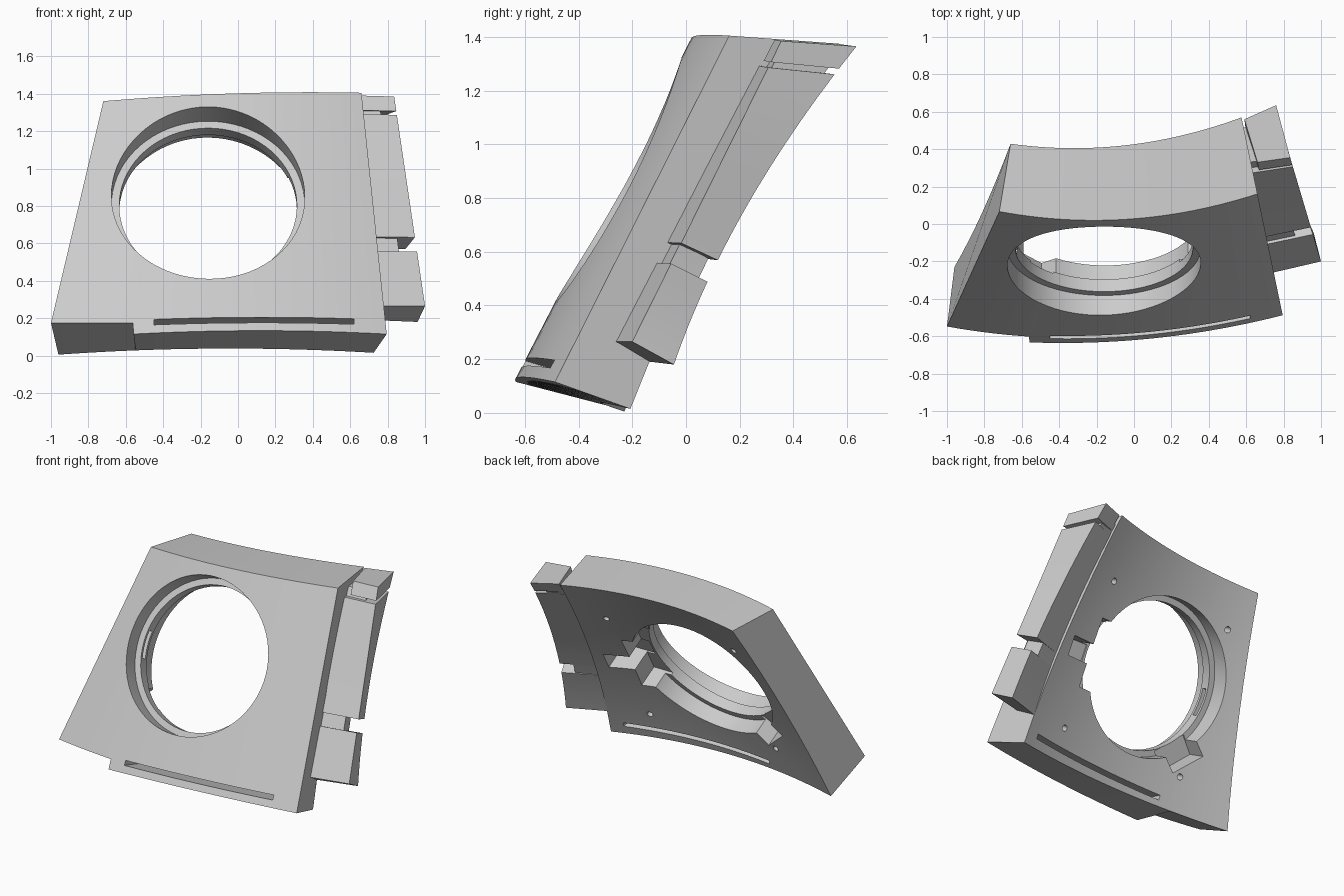
import bpy, bmesh, math
from mathutils import Vector, Matrix

cube = bpy.data.objects.get("Cube")
if cube:
    bpy.data.objects.remove(cube, do_unlink=True)

grey = bpy.data.materials.new("plain_grey")
grey.use_nodes = True
COLOUR = (0.6, 0.6, 0.6, 1)
grey.diffuse_color = COLOUR
grey.node_tree.nodes["Principled BSDF"].inputs["Base Color"].default_value = COLOUR


def make_object(name, bm):
    bm.normal_update()
    bmesh.ops.recalc_face_normals(bm, faces=bm.faces[:])
    if bm.calc_volume(signed=True) < 0:
        bmesh.ops.reverse_faces(bm, faces=bm.faces[:])
    mesh = bpy.data.meshes.new(name)
    bm.to_mesh(mesh)
    bm.free()
    mesh.materials.append(grey)
    obj = bpy.data.objects.new(name, mesh)
    bpy.context.collection.objects.link(obj)
    return obj


def loft(name, sections):
    """Skin a list of closed loops and cap both ends."""
    bm = bmesh.new()
    rings = [[bm.verts.new(p) for p in s] for s in sections]
    n = len(rings[0])
    for a, b in zip(rings, rings[1:]):
        for i in range(n):
            j = (i + 1) % n
            bm.faces.new((a[i], a[j], b[j], b[i]))
    bm.faces.new(rings[0])
    bm.faces.new(rings[-1])
    return make_object(name, bm)


def smooth(obj):
    bpy.ops.object.select_all(action='DESELECT')
    obj.select_set(True)
    bpy.context.view_layer.objects.active = obj
    bpy.ops.object.shade_smooth_by_angle(angle=math.radians(25))


# Conical, leaning panel: one cross-section per column from right to left
LEAN = 0.51


def panel_section(t):
    x = -1 + 1.795 * t
    z = 0.175 if x < -0.56 else 0.115 + 0.04 * (0.795 - x) * (x + 0.56)
    front_low = Vector((x, -0.7 + 0.128 * (x + 0.3) ** 2 + LEAN * z, z))
    x = -0.72 + 1.38 * t
    z = 1.36 + 0.12 * t - 0.075 * t * t
    front_high = Vector((x, -0.692 + 0.205 * (x + 0.156) ** 2 + LEAN * z, z))
    x, z = -0.66 + 1.235 * t, z - 0.03
    back_high = Vector((x, -0.288 + 0.23 * (x + 0.25) ** 2 + LEAN * z, z))
    x = -0.96 + 1.685 * t
    z = 0.005 + 0.01 * t + 0.11 * t * (1 - t)
    back_low = Vector((x, -0.335 + 0.157 * (x + 0.15) ** 2 + LEAN * z, z))
    back = []
    for i in range(9):
        v = i / 8
        p = back_high.lerp(back_low, v)
        p.y -= (0.14 + 0.12 * t + 0.1 * t * (1 - t)) * v * (1 - v)
        back.append(p)
    return [front_low, front_high] + back


STEP = 0.44 / 1.795
columns = sorted([i / 28 for i in range(29)] + [STEP - 0.001, STEP + 0.001])
panel = loft("panel", [panel_section(t) for t in columns])

# Local frame of the bore: across, up the slope, into the panel
AXIS = Vector((0, 0.872, -0.489))
UP = Vector((0, 0.489, 0.872))
CENTRE = Vector((-0.16, -0.247, 0.868))


def place(a, b, depth):
    m = Matrix((Vector((1, 0, 0)), UP, AXIS)).transposed().to_4x4()
    m.translation = CENTRE + Vector((a, 0, 0)) + UP * b + AXIS * depth
    return m


def cut(name, bm, matrix):
    bm.transform(matrix)
    cutter = make_object(name, bm)
    cutter.hide_render = True
    mod = panel.modifiers.new(name, 'BOOLEAN')
    mod.operation = 'DIFFERENCE'
    mod.solver = 'EXACT'
    mod.object = cutter
    bpy.context.view_layer.objects.active = panel
    bpy.ops.object.modifier_apply(modifier=name)
    bpy.data.objects.remove(cutter, do_unlink=True)


def bore(name, radius, start, end, a=0, b=0, segments=72):
    bm = bmesh.new()
    bmesh.ops.create_cone(bm, cap_ends=True, segments=segments, radius1=radius,
                          radius2=radius, depth=end - start)
    cut(name, bm, place(a, b, (start + end) / 2))


def box(size):
    bm = bmesh.new()
    bmesh.ops.create_cube(bm, size=1)
    bmesh.ops.scale(bm, vec=size, verts=bm.verts)
    return bm


def pocket(name, size, a, b, start, end, turn=0):
    cut(name, box((size[0], size[1], end - start)),
        place(a, b, (start + end) / 2) @ Matrix.Rotation(turn, 4, 'Z'))


# Round opening with an inner lip
bore("front_bore", 0.517, -0.4, 0.135)
bore("through_bore", 0.475, -0.5, 0.8)
bore("back_bore", 0.515, 0.21, 0.8)

# Pockets around the back of the opening
pocket("side_pocket", (0.2, 0.46), 0.45, -0.02, 0.19, 0.7)
pocket("side_notch", (0.24, 0.13), 0.61, -0.03, 0.18, 0.7)
pocket("corner_notch", (0.14, 0.24), -0.37, -0.39, 0.2, 0.7, math.radians(45))
pocket("wall_slot", (0.1, 0.18), -0.5, -0.02, 0.155, 0.19)

# Screw holes in the back
for a in (-0.39, 0.57):
    for b in (-0.53, 0.45):
        bore("screw_hole", 0.02, 0.2, 0.7, a, b, 20)

# Long slot through the lower edge, parallel to the underside
cut("lower_slot", box((1.07, 1.2, 0.032)),
    Matrix.Translation((0.085, -0.59, 0.192))
    @ Matrix.Rotation(-0.033, 4, 'Y') @ Matrix.Rotation(-0.29, 4, 'X'))
smooth(panel)

# Side rail: four edge lines (front inner, front outer, back outer, back inner)
RAIL = [((0.66, 0.33, 1.39), (0.785, -0.25, 0.265)),
        ((0.835, 0.355, 1.385), (1.0, -0.2, 0.265)),
        ((0.76, 0.635, 1.365), (0.96, -0.045, 0.18)),
        ((0.59, 0.56, 1.375), (0.72, -0.13, 0.19))]


def rail_section(v, outer, root):
    """Outer sets the width, root the reach into the panel."""
    pts = [Vector(a).lerp(Vector(b), v) for a, b in RAIL]
    for p in pts[2:]:
        p.y -= 0.27 * v * (1 - v)
    f, g, h, k = pts
    inner_front, inner_back = g.lerp(f, 1 + root), h.lerp(k, 1 + root)
    if outer < 1:
        g, h = f.lerp(g, outer).lerp(k, 0.12), k.lerp(h, outer).lerp(f, 0.05)
        inner_front = inner_front.lerp(inner_back, 0.15)
    return [inner_front, g, h, inner_back]


def rail_block(name, start, end, outer=1, root=0.35):
    steps = 8
    smooth(loft(name, [rail_section(start + (end - start) * i / steps, outer, root)
                       for i in range(steps + 1)]))


rail_block("top_block", 0, 0.07, root=0)
rail_block("middle_block", 0.088, 0.672)
rail_block("lower_block", 0.74, 1)
rail_block("rail_core", 0.04, 0.985, outer=0.65, root=0.3)
